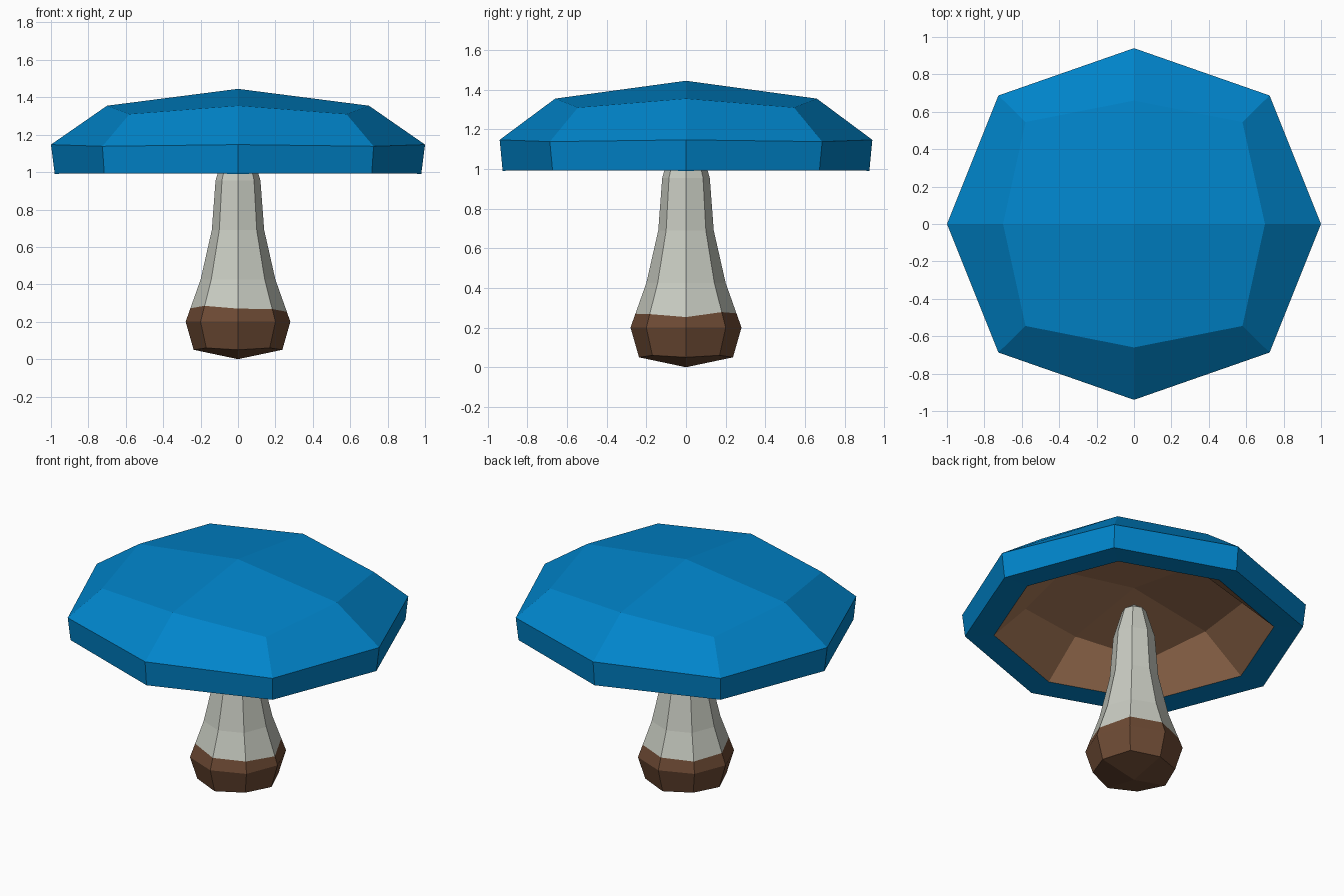
import bpy, bmesh, math

if "Cube" in bpy.data.objects:
    bpy.data.objects.remove(bpy.data.objects["Cube"])


def material(name, rgb):
    def lin(c):
        c /= 255
        return c / 12.92 if c <= 0.04045 else ((c + 0.055) / 1.055) ** 2.4
    m = bpy.data.materials.new(name)
    m.diffuse_color = (*[lin(c) for c in rgb], 1)
    m.use_nodes = True
    m.node_tree.nodes["Principled BSDF"].inputs["Base Color"].default_value = m.diffuse_color
    return m


def ring(bm, rx, ry, cx, cy, z, zc):
    """Eight points: four on the axes, four on the diagonals."""
    pts = [(rx, 0, z), (cx, cy, zc), (0, ry, z), (-cx, cy, zc),
           (-rx, 0, z), (-cx, -cy, zc), (0, -ry, z), (cx, -cy, zc)]
    return [bm.verts.new(p) for p in pts]


def lofted(bm, bottom_z, rings, top_z):
    """Join rings with quads and close each end with four quads."""
    rows = [ring(bm, *r) for r in rings]
    bands = []
    for a, b in zip(rows, rows[1:]):
        bands.append([bm.faces.new((a[i], a[(i + 1) % 8], b[(i + 1) % 8], b[i]))
                      for i in range(8)])
    ends = []
    for row, z in ((rows[0], bottom_z), (rows[-1], top_z)):
        c = bm.verts.new((0, 0, z))
        ends.append([bm.faces.new((c, row[i], row[i + 1], row[(i + 2) % 8]))
                     for i in (0, 2, 4, 6)])
    bmesh.ops.recalc_face_normals(bm, faces=bm.faces[:])
    return bands, ends


def finish(bm, name, mats):
    me = bpy.data.meshes.new(name)
    bm.to_mesh(me)
    bm.free()
    for m in mats:
        me.materials.append(m)
    ob = bpy.data.objects.new(name, me)
    bpy.context.collection.objects.link(ob)
    return ob


blue = material("cap blue", (0, 132, 202))
gill = material("underside brown", (172, 124, 90))
grey = material("stem pale grey", (200, 203, 193))
earth = material("stem base brown", (109, 74, 52))

# Cap: hollow underside, flat rim, side wall, sloped shoulder, low peak
bm = bmesh.new()
bands, ends = lofted(bm, 1.285, [
    (0.54, 0.53, 0.46, 0.43, 1.195, 1.165),
    (0.81, 0.77, 0.59, 0.56, 0.997, 0.997),
    (0.98, 0.925, 0.715, 0.673, 0.991, 0.993),
    (1.00, 0.94, 0.725, 0.687, 1.147, 1.138),
    (0.70, 0.66, 0.58, 0.545, 1.355, 1.31),
], 1.445)
for f in bands[0] + ends[0]:
    f.material_index = 1
finish(bm, "mushroom_cap", [blue, gill])

# Stem: bulbous foot, tapering to a narrow tip inside the cap
bm = bmesh.new()
profile = [(0.237, 0.05, 0.06), (0.28, 0.20, 0.20), (0.20, 0.425, 0.425),
           (0.14, 0.69, 0.69), (0.12, 0.955, 0.955), (0.07, 1.125, 1.125)]
lofted(bm, 0.0, [(r, r, r * 0.715, r * 0.715, z, zc) for r, z, zc in profile], 1.175)

# Uneven line where the earthy base meets the pale stem
cut = bmesh.ops.bisect_plane(bm, geom=bm.verts[:] + bm.edges[:] + bm.faces[:],
                             plane_co=(0, 0, 0.27), plane_no=(0, 0, 1))
heights = [0.253, 0.278, 0.272, 0.268, 0.272, 0.285, 0.270, 0.268]
for v in [g for g in cut["geom_cut"] if isinstance(g, bmesh.types.BMVert)]:
    z = heights[round(math.atan2(v.co.y, v.co.x) / (math.pi / 4)) % 8]
    slide = (0.28 - 0.3556 * (z - 0.2)) / (0.28 - 0.3556 * (v.co.z - 0.2))
    v.co = (v.co.x * slide, v.co.y * slide, z)
for f in bm.faces:
    f.material_index = 1 if f.calc_center_median().z < 0.29 else 0
finish(bm, "mushroom_stem", [grey, earth])
